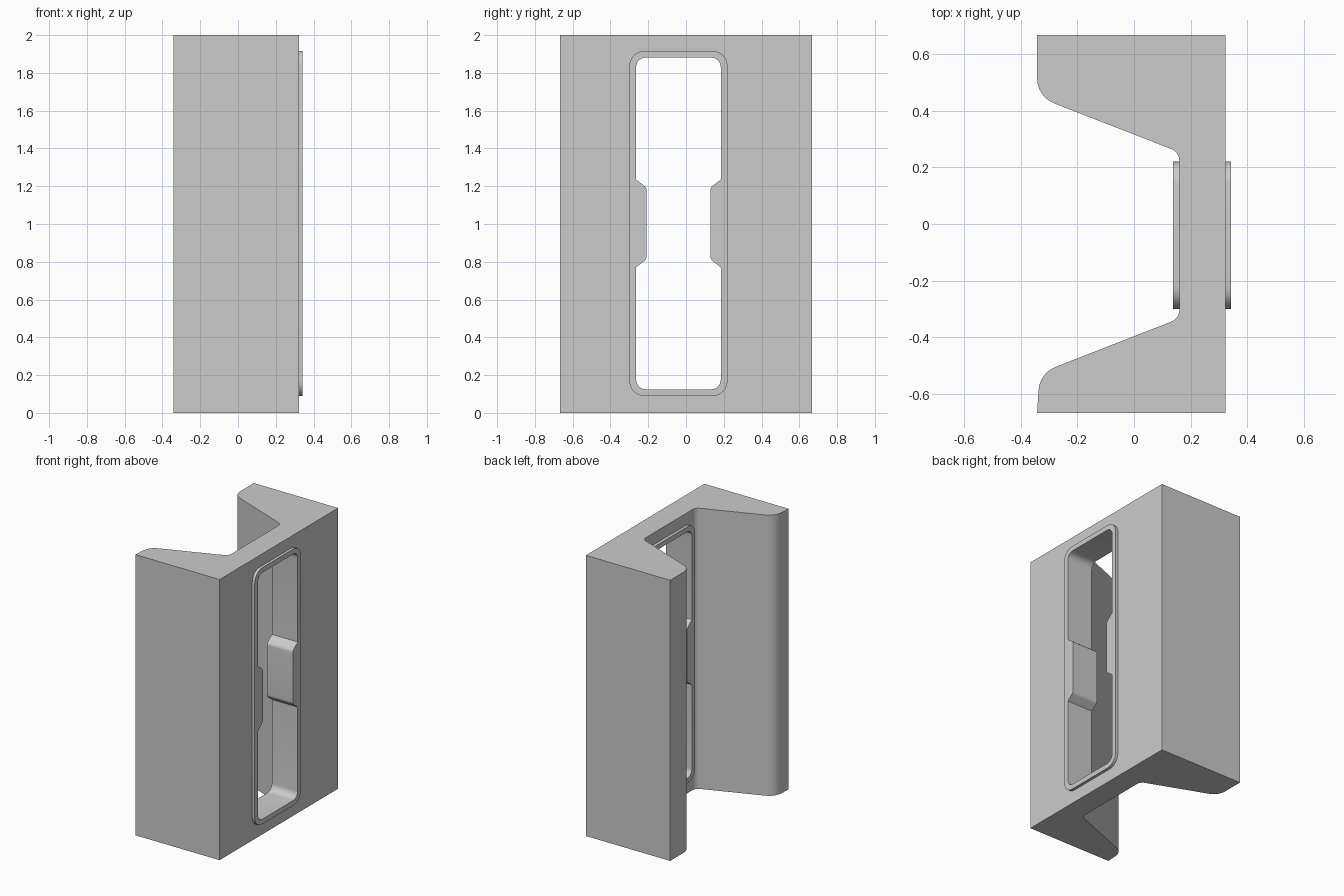
import bpy, bmesh, math
from mathutils import Vector

if "Cube" in bpy.data.objects:
    bpy.data.objects.remove(bpy.data.objects["Cube"])


def rounded(points, seg=6):
    """Round polygon corners given as (u, v, radius)."""
    out = []
    n = len(points)
    for i, (u, v, r) in enumerate(points):
        p = Vector((u, v))
        if r == 0:
            out.append(p)
            continue
        a = (Vector(points[i - 1][:2]) - p).normalized()
        b = (Vector(points[(i + 1) % n][:2]) - p).normalized()
        half = a.angle(b) / 2
        centre = p + (a + b).normalized() * (r / math.sin(half))
        start = p + a * (r / math.tan(half)) - centre
        end = p + b * (r / math.tan(half)) - centre
        sweep = start.angle_signed(end)
        for k in range(seg + 1):
            t = -sweep * k / seg
            c, s = math.cos(t), math.sin(t)
            out.append(centre + Vector((start.x * c - start.y * s,
                                        start.x * s + start.y * c)))
    return out


def extrude(name, coords, offset):
    """Closed prism from a planar 3D outline."""
    bm = bmesh.new()
    face = bm.faces.new([bm.verts.new(c) for c in coords])
    res = bmesh.ops.extrude_face_region(bm, geom=[face])
    verts = [g for g in res["geom"] if isinstance(g, bmesh.types.BMVert)]
    bmesh.ops.translate(bm, verts=verts, vec=offset)
    bmesh.ops.recalc_face_normals(bm, faces=bm.faces)
    mesh = bpy.data.meshes.new(name)
    bm.to_mesh(mesh)
    bm.free()
    ob = bpy.data.objects.new(name, mesh)
    bpy.context.collection.objects.link(ob)
    return ob


def boolean(target, tool, operation):
    mod = target.modifiers.new(operation, 'BOOLEAN')
    mod.operation, mod.solver, mod.object = operation, 'EXACT', tool
    bpy.context.view_layer.objects.active = target
    bpy.ops.object.modifier_apply(modifier=mod.name)
    bpy.data.objects.remove(tool)


YC, ZC = -0.04, 1.003   # centre of the window opening

# Channel-shaped body, with tapered flanges
profile = rounded([
    (0.322, -0.667, 0), (0.322, 0.667, 0), (-0.342, 0.667, 0),
    (-0.342, 0.449, 0.095), (0.16, 0.2536, 0.045),
    (0.16, -0.3336, 0.045), (-0.333, -0.526, 0.095), (-0.342, -0.667, 0)])
body = extrude("channel_body", [(p.x, p.y, 0) for p in profile], (0, 0, 2))

# Raised rim that pokes out of both sides of the web
w, h = 0.26, 0.9135
rim_outline = rounded([(-w, -h, 0.08), (w, -h, 0.08), (w, h, 0.08), (-w, h, 0.08)])
rim = extrude("window_rim", [(0.138, YC + p.x, ZC + p.y) for p in rim_outline],
              (0.204, 0, 0))
boolean(body, rim, 'UNION')

# Window opening, narrowed by a tab on each side
w, h, t = 0.224, 0.878, 0.169
side = [(w, -h, 0.05), (w, -0.232, 0), (t, -0.19, 0.03),
        (t, 0.19, 0.03), (w, 0.232, 0), (w, h, 0.05)]
hole_outline = rounded(side + [(-u, -v, r) for u, v, r in side])
hole = extrude("window_cutter", [(0.0, YC + p.x, ZC + p.y) for p in hole_outline],
               (0.5, 0, 0))
boolean(body, hole, 'DIFFERENCE')

bpy.ops.object.select_all(action='DESELECT')
body.select_set(True)
bpy.context.view_layer.objects.active = body
bpy.ops.object.shade_smooth_by_angle(angle=math.radians(25))
